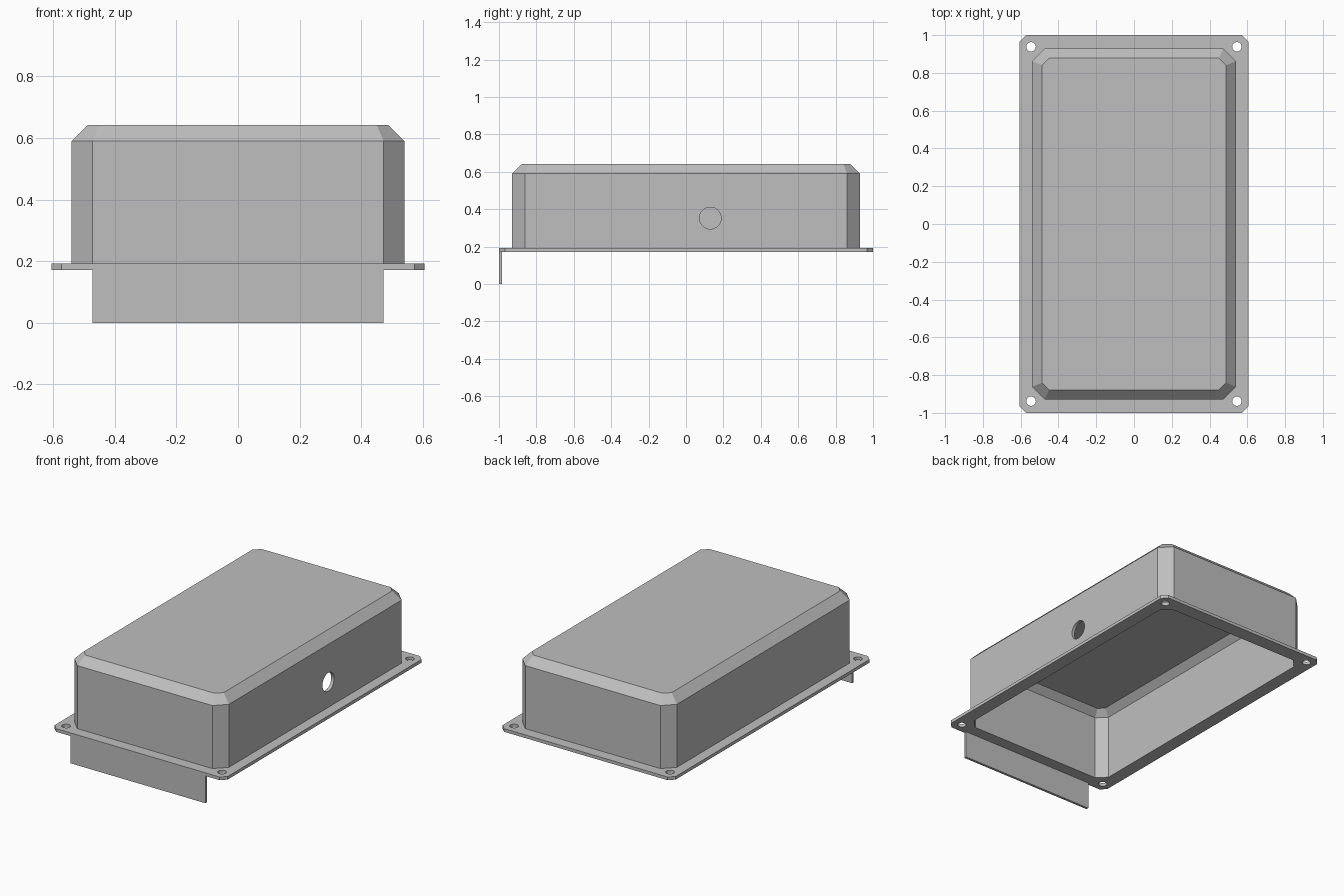
import bpy
import bmesh
import math

old = bpy.data.objects.get("Cube")
if old:
    bpy.data.objects.remove(old, do_unlink=True)

# One plain grey for everything
grey = bpy.data.materials.new("light grey")
grey.use_nodes = True
colour = (0.52, 0.52, 0.52, 1)
grey.diffuse_color = colour
grey.node_tree.nodes["Principled BSDF"].inputs["Base Color"].default_value = colour

HALF_X, HALF_Y, CORNER = 0.54, 0.93, 0.068
WALL, BEVEL = 0.02, 0.052
FLANGE_LOW, FLANGE_TOP, SHOULDER = 0.172, 0.192, 0.59


def make_object(name, bm):
    bmesh.ops.recalc_face_normals(bm, faces=bm.faces)
    mesh = bpy.data.meshes.new(name)
    bm.to_mesh(mesh)
    bm.free()
    mesh.materials.append(grey)
    obj = bpy.data.objects.new(name, mesh)
    bpy.context.collection.objects.link(obj)
    return obj


def ring(bm, hx, hy, c, z):
    """Rectangle with clipped corners."""
    quarter = [(hx, hy - c), (hx - c, hy)]
    pts = quarter + [(-x, y) for x, y in reversed(quarter)]
    pts += [(-x, -y) for x, y in pts]
    return [bm.verts.new((x, y, z)) for x, y in pts]


def wall_ring(bm, inset, z):
    """Housing outline moved inwards by an even distance."""
    c = CORNER - inset * (2 - math.sqrt(2))
    return ring(bm, HALF_X - inset, HALF_Y - inset, c, z)


# Housing: open-bottomed shell with its flange, lofted from outside to inside
bm = bmesh.new()
inner_drop = WALL * math.tan(math.pi / 8)
roof = SHOULDER + BEVEL
inner_shoulder = SHOULDER - inner_drop
rings = [
    wall_ring(bm, BEVEL, roof),
    wall_ring(bm, 0, SHOULDER),
    wall_ring(bm, 0, FLANGE_TOP),
    ring(bm, 0.605, 1, 0.033, FLANGE_TOP),
    ring(bm, 0.605, 1, 0.033, FLANGE_LOW),
    wall_ring(bm, WALL, FLANGE_LOW),
    wall_ring(bm, WALL, inner_shoulder),
    wall_ring(bm, WALL + roof - WALL - inner_shoulder, roof - WALL),
]
for a, b in zip(rings, rings[1:]):
    for i in range(8):
        j = (i + 1) % 8
        bm.faces.new((a[i], a[j], b[j], b[i]))
bm.faces.new(rings[0])
bm.faces.new(rings[-1])
housing = make_object("housing", bm)


def drill(radius, location, rotation=(0, 0, 0)):
    """Cut a round hole through the housing."""
    bpy.ops.mesh.primitive_cylinder_add(
        vertices=32, radius=radius, depth=0.12, location=location, rotation=rotation)
    cutter = bpy.context.object
    cutter.hide_render = True
    cutter.data.materials.append(grey)
    mod = housing.modifiers.new("hole", "BOOLEAN")
    mod.operation = "DIFFERENCE"
    mod.solver = "EXACT"
    mod.object = cutter
    bpy.ops.object.select_all(action="DESELECT")
    bpy.context.view_layer.objects.active = housing
    housing.select_set(True)
    bpy.ops.object.modifier_apply(modifier=mod.name)
    bpy.data.objects.remove(cutter, do_unlink=True)


# Screw holes in the flange corners and the cable hole in the left wall
for sx in (-1, 1):
    for sy in (-1, 1):
        drill(0.025, (sx * 0.545, sy * 0.938, FLANGE_LOW))
drill(0.058, (HALF_X, 0.13, 0.352), (0, math.pi / 2, 0))
bpy.ops.object.shade_smooth_by_angle(angle=math.radians(20))

# Front tab hanging below the flange
bm = bmesh.new()
bmesh.ops.create_cube(bm, size=1)
bmesh.ops.scale(bm, vec=(0.944, 0.016, FLANGE_LOW), verts=bm.verts)
bmesh.ops.translate(bm, vec=(0, -0.992, FLANGE_LOW / 2), verts=bm.verts)
make_object("front_tab", bm)
